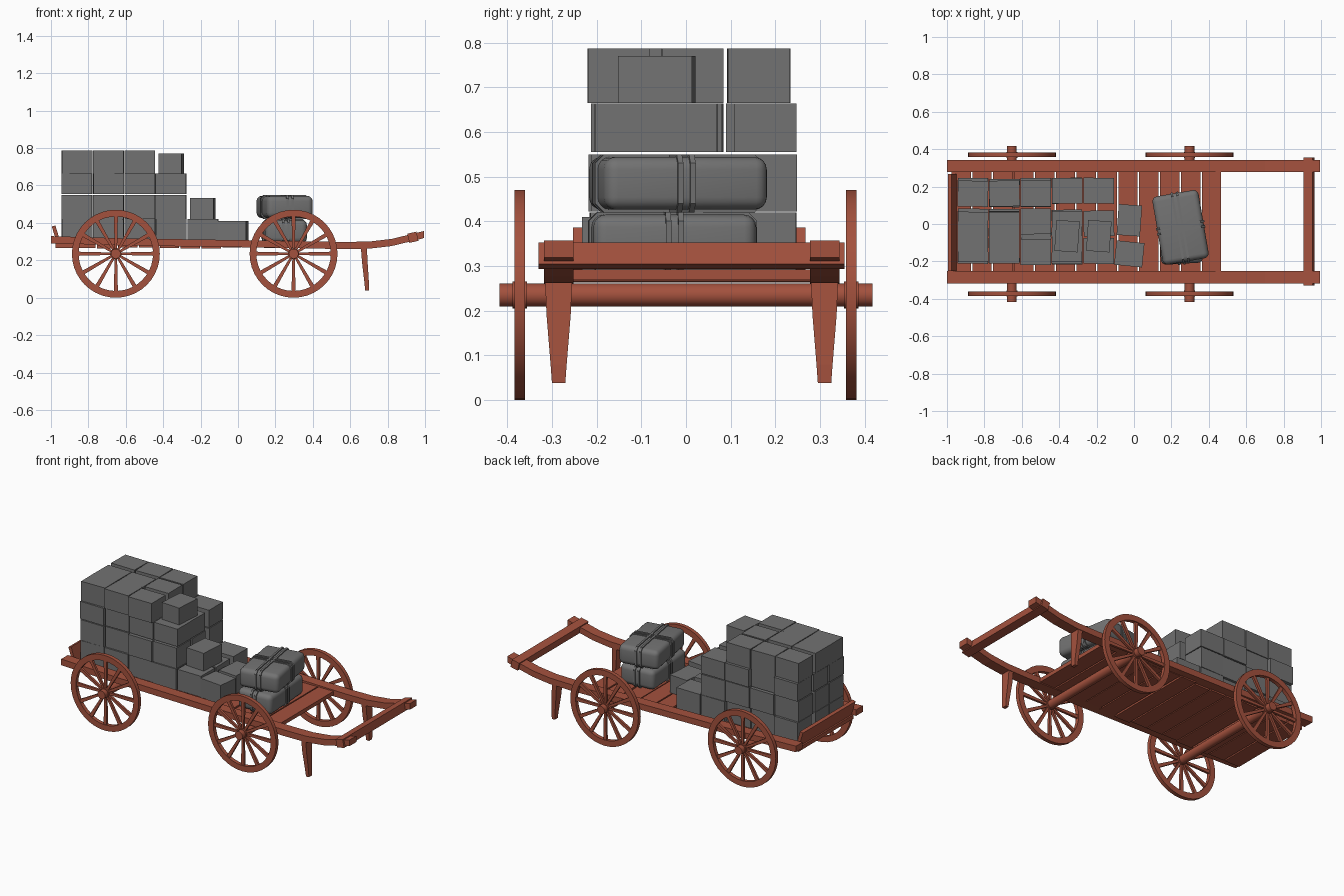
import bpy, bmesh, math, random
from mathutils import Matrix, Vector

random.seed(4)
cube = bpy.data.objects.get("Cube")
if cube:
    bpy.data.objects.remove(cube, do_unlink=True)


def material(name, color):
    m = bpy.data.materials.new(name)
    m.use_nodes = True
    m.diffuse_color = (*color, 1)
    m.node_tree.nodes["Principled BSDF"].inputs["Base Color"].default_value = (*color, 1)
    return m


WOOD = material("red_brown_wood", (0.37, 0.083, 0.047))
GREY = material("cargo_grey", (0.17, 0.17, 0.17))
MID_Y = 0.0125      # the frame sits slightly off the centre line
RAIL_Y = 0.2975     # half spacing of the rails


def finish(name, bm, mat, smooth=False):
    bmesh.ops.recalc_face_normals(bm, faces=bm.faces)
    mesh = bpy.data.meshes.new(name)
    bm.to_mesh(mesh)
    bm.free()
    mesh.materials.append(mat)
    ob = bpy.data.objects.new(name, mesh)
    bpy.context.collection.objects.link(ob)
    if smooth:
        bpy.ops.object.select_all(action='DESELECT')
        ob.select_set(True)
        bpy.context.view_layer.objects.active = ob
        bpy.ops.object.shade_smooth_by_angle(angle=math.radians(35))
    return ob


def add_box(bm, center, size, turn=None):
    """Add a box and return its vertices."""
    mat = Matrix.Translation(center) @ (turn or Matrix()) @ Matrix.Diagonal((*size, 1))
    return bmesh.ops.create_cube(bm, size=1, matrix=mat)["verts"]


def box(name, center, size, mat, turn=None):
    bm = bmesh.new()
    add_box(bm, center, size, turn)
    return finish(name, bm, mat)


def lathe(bm, profile, center, segments, closed=False):
    """Revolve (radius, y) points around an axle parallel to y."""
    rings = []
    for i in range(segments):
        a = math.tau * i / segments
        rings.append([bm.verts.new(Vector(center) + Vector((r * math.cos(a), y, r * math.sin(a))))
                      for r, y in profile])
    count = len(profile)
    for i in range(segments):
        p, q = rings[i], rings[(i + 1) % segments]
        for j in range(count if closed else count - 1):
            k = (j + 1) % count
            bm.faces.new((p[j], p[k], q[k], q[j]))
    if not closed:
        for j in (0, -1):
            bm.faces.new([ring[j] for ring in rings])


# Curved side rails, running on into the pulling shafts
RAIL = [(-1, 0.31), (-0.6, 0.298), (-0.2, 0.292), (0.2, 0.286), (0.55, 0.279),
        (0.7, 0.281), (0.82, 0.295), (0.92, 0.319), (0.995, 0.338)]
for side, y in (("right", MID_Y - RAIL_Y), ("left", MID_Y + RAIL_Y)):
    bm = bmesh.new()
    sections = []
    for x, z in RAIL:
        sections.append([bm.verts.new((x, y + dy * 0.033, z + dz * 0.019))
                         for dy, dz in ((-1, -1), (1, -1), (1, 1), (-1, 1))])
    for a, b in zip(sections, sections[1:]):
        for j in range(4):
            k = (j + 1) % 4
            bm.faces.new((a[j], a[k], b[k], b[j]))
    bm.faces.new(sections[0])
    bm.faces.new(sections[-1])
    finish(side + "_rail", bm, WOOD)

    # Tapered prop leg under the shaft
    bm = bmesh.new()
    levels = []
    for x, z, half_x, half_y in ((0.672, 0.285, 0.016, 0.031), (0.678, 0.19, 0.015, 0.027),
                                 (0.688, 0.08, 0.012, 0.018), (0.69, 0.038, 0.01, 0.015)):
        levels.append([bm.verts.new((x + sx * half_x, y + sy * half_y, z))
                       for sx, sy in ((-1, -1), (1, -1), (1, 1), (-1, 1))])
    for a, b in zip(levels, levels[1:]):
        for j in range(4):
            k = (j + 1) % 4
            bm.faces.new((a[j], a[k], b[k], b[j]))
    bm.faces.new(levels[0])
    bm.faces.new(levels[-1])
    finish(side + "_prop_leg", bm, WOOD)

# Cross bar joining the shafts and the leaning tail board
box("shaft_cross_bar", (0.935, MID_Y, 0.323), (0.05, 0.685, 0.05), WOOD,
    Matrix.Rotation(-0.22, 4, 'Y'))
box("tail_board", (-0.972, MID_Y - 0.005, 0.338), (0.02, 0.52, 0.095), WOOD,
    Matrix.Rotation(-0.3, 4, 'Y'))

# Deck planks
bm = bmesh.new()
PLANKS = 13
pitch = 1.45 / PLANKS
for i in range(PLANKS):
    add_box(bm, (-0.98 + pitch * (i + 0.5), MID_Y, 0.278 + random.uniform(-0.003, 0.003)),
            (pitch - 0.008, 0.56 + random.uniform(-0.02, 0.02), 0.024))
finish("deck_planks", bm, WOOD)

# Axles and spoked wheels
HUB_Z, SPOKES = 0.235, 12
for end, x in (("rear", -0.653), ("front", 0.297)):
    bm = bmesh.new()
    lathe(bm, [(0.026, -0.417), (0.026, 0.417)], (x, 0, HUB_Z), 20)
    finish(end + "_axle", bm, WOOD, True)
    for side, y in (("right", -0.372), ("left", 0.37)):
        bm = bmesh.new()
        lathe(bm, [(0.199, -0.012), (0.235, -0.012), (0.235, 0.012), (0.199, 0.012)],
              (x, y, HUB_Z), 40, True)
        lathe(bm, [(0.03, -0.016), (0.03, 0.016)], (x, y, HUB_Z), 20)
        for s in range(SPOKES):
            turn = Matrix.Rotation(math.tau * s / SPOKES, 4, 'Y')
            verts = add_box(bm, (0, 0, 0.115), (0.022, 0.014, 0.18))
            for v in verts:
                if v.co.z < 0.1:
                    v.co.x *= 0.6
                v.co = turn @ v.co + Vector((x, y, HUB_Z))
        finish(end + "_" + side + "_wheel", bm, WOOD, True)

# Stacked cargo boxes: columns along x, rows along y, each with its own stack height
LAYERS = [(0.29, 0.42), (0.422, 0.55), (0.555, 0.664), (0.665, 0.787)]
COLUMNS = [-0.861, -0.693, -0.525, -0.358, -0.188, -0.025]
ROWS = [("right", -0.142, (4, 4, 4, 3, 1, 1)),
        ("middle", 0.005, (4, 4, 4, 4, 2, 1)),
        ("left", 0.168, (4, 4, 4, 3, 1, 0))]
for row, y, heights in ROWS:
    bm = bmesh.new()
    for c, height in enumerate(heights):
        for level in range(height):
            low, high = LAYERS[level]
            size = [0.163, 0.138, high - low]
            px, py, angle = COLUMNS[c], y + random.uniform(-0.01, 0.01), random.uniform(-0.02, 0.02)
            if row == "middle" and c > 2 and level == height - 1:
                # Loose boxes on the stepped front of the pile
                size = [0.125, 0.165, high - low - 0.017]
                py, angle = (0.02 if c == 5 else -0.065), -0.07
            elif row == "right" and c == 5:
                size, py, angle = [0.15, 0.13, 0.12], -0.16, -0.1
            elif row == "left" and c > 2:
                py = 0.178
            add_box(bm, (px, py, low + size[2] / 2), size, Matrix.Rotation(angle, 4, 'Z'))
    finish(row + "_row_boxes", bm, GREY)


# Soft travel cases tied with crossed straps
def rounded_box(name, size, radius, place, segments):
    bm = bmesh.new()
    add_box(bm, (0, 0, 0), size)
    bmesh.ops.bevel(bm, geom=bm.edges[:], offset=radius, segments=segments,
                    profile=0.5, affect='EDGES')
    bm.transform(place)
    return finish(name, bm, GREY, True)


def strap(name, half_a, half_h, along_y, offset, place):
    """Closed band with chamfered corners hugging the case."""
    cut, half_w, thick = 0.02, 0.006, 0.006
    bm = bmesh.new()
    loops = []
    for grow, w in ((-thick, -half_w), (thick, -half_w), (thick, half_w), (-thick, half_w)):
        a, h = half_a + grow, half_h + grow
        path = []
        for sa, sh, first in ((1, 1, 0), (-1, 1, 1), (-1, -1, 0), (1, -1, 1)):
            pair = [(sa * a, sh * (h - cut)), (sa * (a - cut), sh * h)]
            path += pair[::-1] if first else pair
        loops.append([bm.verts.new((offset + w, p, q) if along_y else (p, offset + w, q))
                      for p, q in path])
    for j in range(4):
        a, b = loops[j], loops[(j + 1) % 4]
        for i in range(8):
            k = (i + 1) % 8
            bm.faces.new((a[i], a[k], b[k], b[i]))
    bm.transform(place)
    finish(name, bm, GREY)


for name, center, size, angle in (
        ("lower_case", (0.247, -0.03, 0.354), (0.225, 0.365, 0.122), 0.06),
        ("upper_case", (0.249, -0.018, 0.485), (0.25, 0.37, 0.118), 0.17)):
    place = Matrix.Translation(center) @ Matrix.Rotation(angle, 4, 'Z')
    rounded_box(name, size, 0.028, place, 4)
    hx, hy, hz = (s / 2 for s in size)
    for n, shift in enumerate((-0.016, 0.012)):
        strap(f"{name}_long_strap_{n}", hy, hz, True, shift, place)
        strap(f"{name}_cross_strap_{n}", hx, hz, False, shift, place)
